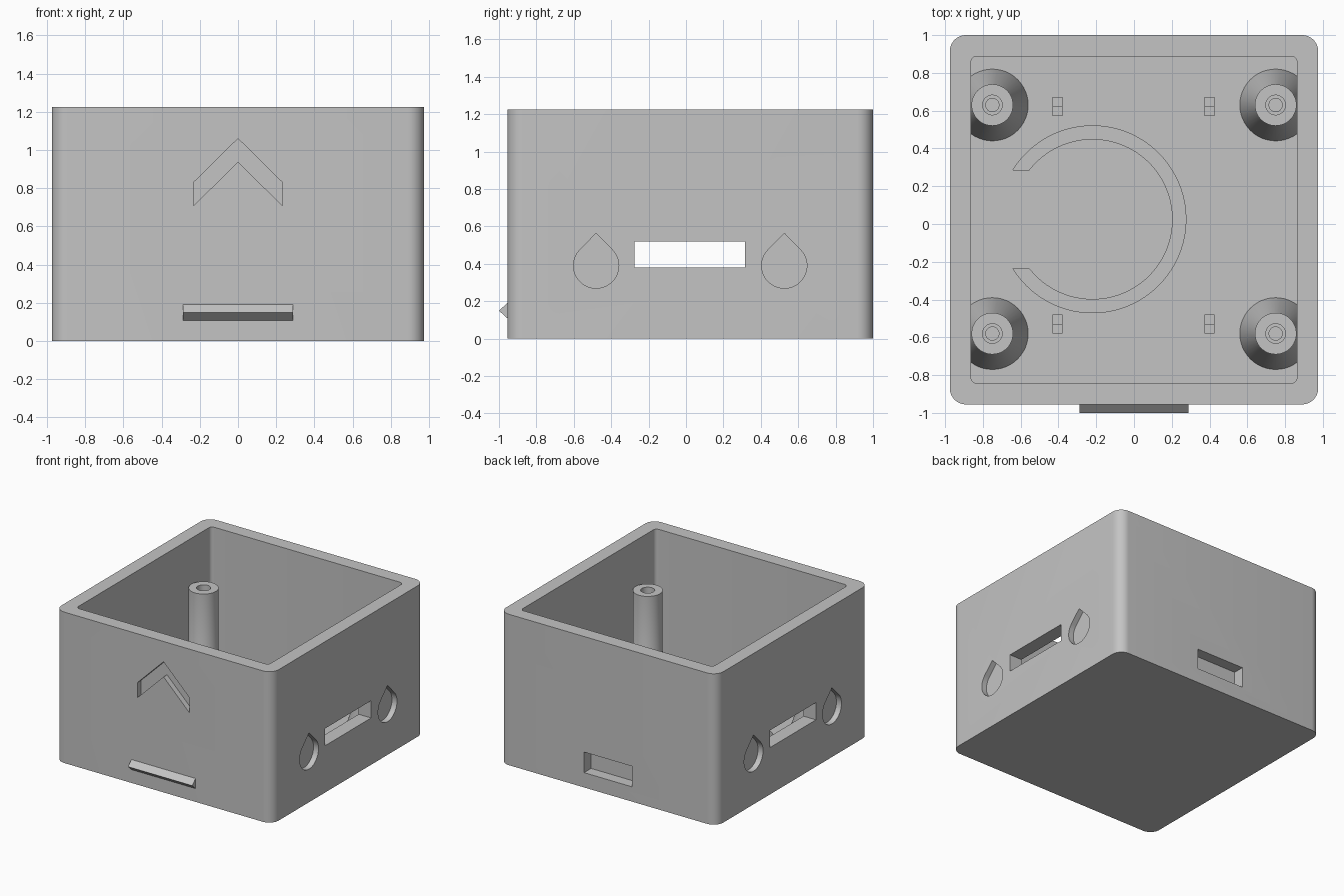
import bpy, bmesh, math

if "Cube" in bpy.data.objects:
    bpy.data.objects.remove(bpy.data.objects["Cube"], do_unlink=True)

grey = bpy.data.materials.new("plain_grey")
grey.use_nodes = True
COLOUR = (0.55, 0.55, 0.55, 1)
grey.diffuse_color = COLOUR
grey.node_tree.nodes["Principled BSDF"].inputs["Base Color"].default_value = COLOUR

# Main dimensions
HALF_X, FRONT, BACK, HEIGHT = 0.975, -0.955, 1.0, 1.225
WALL, FLOOR = 0.112, 0.11
MID_Y = (FRONT + BACK) / 2
ENGRAVE = 0.045
PLANES = {
    "xy": lambda u, v, w: (u, v, w),
    "xz": lambda u, v, w: (u, w, v),
    "yz": lambda u, v, w: (w, u, v),
}


def finish(name, bm):
    bmesh.ops.recalc_face_normals(bm, faces=bm.faces)
    mesh = bpy.data.meshes.new(name)
    bm.to_mesh(mesh)
    bm.free()
    mesh.materials.append(grey)
    obj = bpy.data.objects.new(name, mesh)
    bpy.context.collection.objects.link(obj)
    return obj


def prism(name, outline, plane, start, end):
    """Extrude a 2D outline along the axis normal to its plane."""
    bm = bmesh.new()
    place = PLANES[plane]
    low = [bm.verts.new(place(u, v, start)) for u, v in outline]
    high = [bm.verts.new(place(u, v, end)) for u, v in outline]
    bm.faces.new(low)
    bm.faces.new(high)
    n = len(low)
    for i in range(n):
        j = (i + 1) % n
        bm.faces.new((low[i], low[j], high[j], high[i]))
    return finish(name, bm)


def arc(cx, cy, r, a0, a1, steps):
    angles = [a0 + (a1 - a0) * i / steps for i in range(steps + 1)]
    return [(cx + r * math.cos(a), cy + r * math.sin(a)) for a in angles]


def rect(u0, u1, v0, v1):
    return [(u0, v0), (u1, v0), (u1, v1), (u0, v1)]


def rounded_rect(u0, u1, v0, v1, r, steps=10):
    corners = [(u1 - r, v1 - r), (u0 + r, v1 - r), (u0 + r, v0 + r), (u1 - r, v0 + r)]
    points = []
    for i, (u, v) in enumerate(corners):
        points += arc(u, v, r, i * math.pi / 2, (i + 1) * math.pi / 2, steps)
    return points


def lathe(name, profile, x, y, steps=48):
    """Revolve a closed (radius, height) profile that starts and ends on the axis."""
    bm = bmesh.new()
    verts = [bm.verts.new((x + r, y, z)) for r, z in profile]
    edges = [bm.edges.new(pair) for pair in zip(verts, verts[1:])]
    bmesh.ops.spin(bm, geom=verts + edges, cent=(x, y, 0), axis=(0, 0, 1),
                   angle=2 * math.pi, steps=steps)
    bmesh.ops.remove_doubles(bm, verts=bm.verts, dist=0.0005)
    return finish(name, bm)


def cut(target, cutter):
    cutter.hide_render = True
    mod = target.modifiers.new("cut", "BOOLEAN")
    mod.operation, mod.solver, mod.object = "DIFFERENCE", "EXACT", cutter
    bpy.context.view_layer.objects.active = target
    bpy.ops.object.modifier_apply(modifier=mod.name)
    bpy.data.objects.remove(cutter, do_unlink=True)


# Open box with rounded corners
case = prism("case", rounded_rect(-HALF_X, HALF_X, FRONT, BACK, 0.085), "xy", 0, HEIGHT)
inside = rounded_rect(-HALF_X + WALL, HALF_X - WALL, FRONT + WALL, BACK - WALL, 0.03, 6)
cut(case, prism("cavity", inside, "xy", FLOOR, HEIGHT + 0.1))

# Slot through each side wall, flanked by engraved drops
for side in (-1, 1):
    cut(case, prism("slot_cutter", rect(-0.275, 0.315, 0.38, 0.52), "yz",
                    side * (HALF_X - 0.2), side * (HALF_X + 0.1)))
    for y in (MID_Y - 0.503, MID_Y + 0.503):
        drop = arc(y, 0.39, 0.121, math.radians(135), math.radians(405), 36)
        drop.append((y, 0.563))
        cut(case, prism("drop_cutter", drop, "yz",
                        side * (HALF_X - ENGRAVE), side * (HALF_X + 0.1)))

# Engraved arrow on the front
arrow = [(0, 1.06), (0.233, 0.83), (0.233, 0.708), (0, 0.938), (-0.233, 0.708), (-0.233, 0.83)]
cut(case, prism("arrow_cutter", arrow, "xz", FRONT - 0.1, FRONT + ENGRAVE))

# Latch pocket on the back
cut(case, prism("pocket_cutter", rect(-0.215, 0.215, 0.12, 0.287), "xz", BACK - 0.09, BACK + 0.1))

# Open ring engraved in the floor
CX, CY, OUTER, INNER, GAP = -0.22, 0.025, 0.495, 0.425, 0.26
a, b = math.pi - math.asin(GAP / OUTER), math.pi - math.asin(GAP / INNER)
ring = arc(CX, CY, OUTER, -a, a, 64) + arc(CX, CY, INNER, b, -b, 64)
cut(case, prism("ring_cutter", ring, "xy", FLOOR - 0.04, FLOOR + 0.1))

parts = [case]

# Latch ridge on the front
ridge = [(FRONT + 0.02, 0.108), (FRONT, 0.108), (-1.0, 0.149), (FRONT, 0.19), (FRONT + 0.02, 0.19)]
parts.append(prism("latch_ridge", ridge, "yz", -0.288, 0.288))

# Screw posts with flared feet and stepped bores
post = [(0, 0.05), (0.19, 0.05), (0.19, FLOOR), (0.11, FLOOR + 0.25), (0.11, 0.855),
        (0.052, 0.855), (0.052, 0.75), (0.035, 0.75), (0.035, 0.45), (0, 0.45)]
for fb, y in (("front", -0.58), ("back", 0.63)):
    for lr, x in (("right", -0.75), ("left", 0.75)):
        parts.append(lathe(f"{fb}_{lr}_post", post, x, y))

# Small stepped board supports on the floor
for fb, y, out in (("front", -0.53, -1), ("back", 0.623, 1)):
    for lr, x in (("right", -0.405), ("left", 0.4)):
        edge = y + out * 0.05
        outline = [(y - out * 0.05, FLOOR - 0.02), (edge, FLOOR - 0.02), (edge, FLOOR + 0.1),
                   (y, FLOOR + 0.1), (y, FLOOR + 0.06), (y - out * 0.05, FLOOR + 0.06)]
        parts.append(prism(f"{fb}_{lr}_support", outline, "yz", x - 0.026, x + 0.026))

# Smooth curves, keep edges sharp
bpy.ops.object.select_all(action="DESELECT")
for part in parts:
    part.select_set(True)
bpy.context.view_layer.objects.active = case
bpy.ops.object.shade_smooth_by_angle(angle=math.radians(25))
